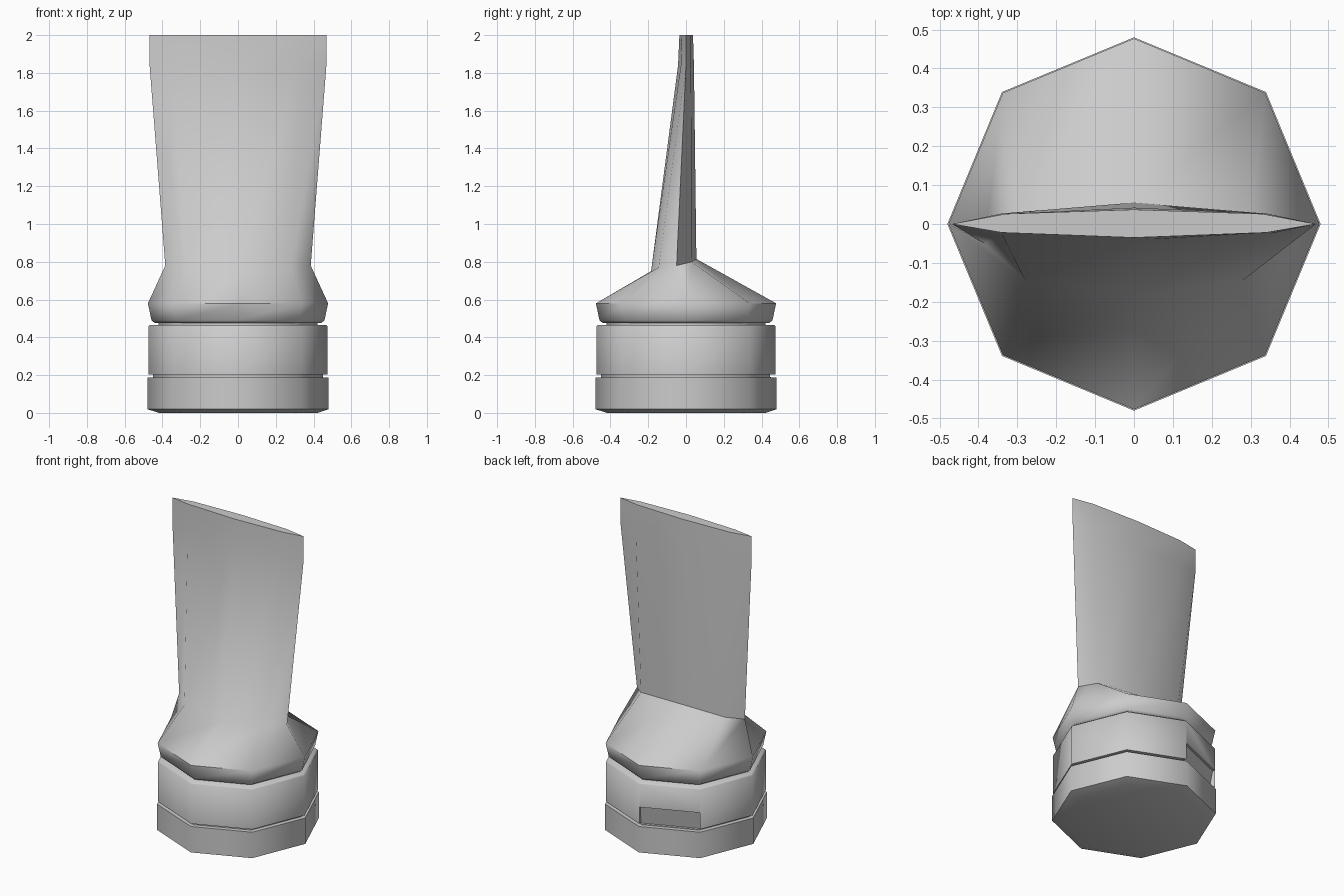
import bpy, bmesh
from math import cos, sin, pi, radians
from mathutils import Matrix

if "Cube" in bpy.data.objects:
    bpy.data.objects.remove(bpy.data.objects["Cube"])

SIDES = 8


def octagon(r, z):
    return [(r * cos(i * pi / 4), r * sin(i * pi / 4), z) for i in range(SIDES)]


def flat_ring(right, back_mid, back, front_mid, front):
    """Mirror five (x, y, z) points into an eight-point ring, counter-clockwise from +x."""
    flip = lambda p: (-p[0], p[1], p[2])
    return [right, back_mid, back, flip(back_mid), flip(right),
            flip(front_mid), front, front_mid]


def loft(name, rings):
    bm = bmesh.new()
    loops = [[bm.verts.new(p) for p in ring] for ring in rings]
    for a, b in zip(loops, loops[1:]):
        for i in range(len(a)):
            j = (i + 1) % len(a)
            bm.faces.new((a[i], a[j], b[j], b[i]))
    bm.faces.new(loops[0][::-1])
    bm.faces.new(loops[-1])
    bmesh.ops.recalc_face_normals(bm, faces=bm.faces)
    mesh = bpy.data.meshes.new(name)
    bm.to_mesh(mesh)
    bm.free()
    obj = bpy.data.objects.new(name, mesh)
    bpy.context.collection.objects.link(obj)
    return obj


def smooth(obj):
    bpy.ops.object.select_all(action='DESELECT')
    obj.select_set(True)
    bpy.context.view_layer.objects.active = obj
    bpy.ops.object.shade_smooth_by_angle(angle=radians(50))


# Lower cap with a chamfered underside
lower_cap = loft("lower_cap", [octagon(r, z) for r, z in
                 [(0.42, 0), (0.48, 0.02), (0.48, 0.187)]])

# Narrow hinge ring in the groove between the caps
hinge_ring = loft("hinge_ring", [octagon(0.45, 0.18), octagon(0.45, 0.215)])

# Upper cap
upper_cap = loft("upper_cap", [octagon(r, z) for r, z in
                 [(0.475, 0.203), (0.475, 0.458), (0.465, 0.466)]])

# Neck joining the cap to the tube
neck = loft("neck", [octagon(0.42, 0.45), octagon(0.42, 0.49)])

# Thumb recess on one rear facet of the upper cap
section = [(0.425, 0.31), (0.40, 0.19), (0.50, 0.19), (0.50, 0.31)]
cutter = loft("thumb_recess_cutter",
              [[(x, y, z) for x, z in section] for y in (-0.18, 0.18)])
cutter.data.transform(Matrix.Rotation(radians(112.5), 4, 'Z'))
cutter.hide_render = True
cutter.hide_viewport = True
for target in (upper_cap, hinge_ring):
    mod = target.modifiers.new("thumb_recess", 'BOOLEAN')
    mod.operation = 'DIFFERENCE'
    mod.solver = 'EXACT'
    mod.object = cutter

# Squeezed tube: round shoulder, pinched waist, flat crimped end
waist = flat_ring((0.385, -0.05, 0.78), (0.30, 0.03, 0.80), (0, 0.055, 0.815),
                  (0.28, -0.145, 0.77), (0, -0.185, 0.75))
crimp_start = flat_ring((0.468, 0, 1.84), (0.34, 0.027, 1.84), (0, 0.042, 1.84),
                        (0.34, -0.027, 1.84), (0, -0.042, 1.84))
crimp_end = flat_ring((0.468, 0, 2), (0.33, 0.026, 2), (0, 0.037, 2),
                      (0.34, -0.022, 2), (0, -0.035, 2))
tube = loft("tube", [octagon(0.44, 0.475), octagon(0.458, 0.49),
                     octagon(0.477, 0.58), waist, crimp_start, crimp_end])

for part in (lower_cap, hinge_ring, upper_cap, neck, tube):
    smooth(part)
